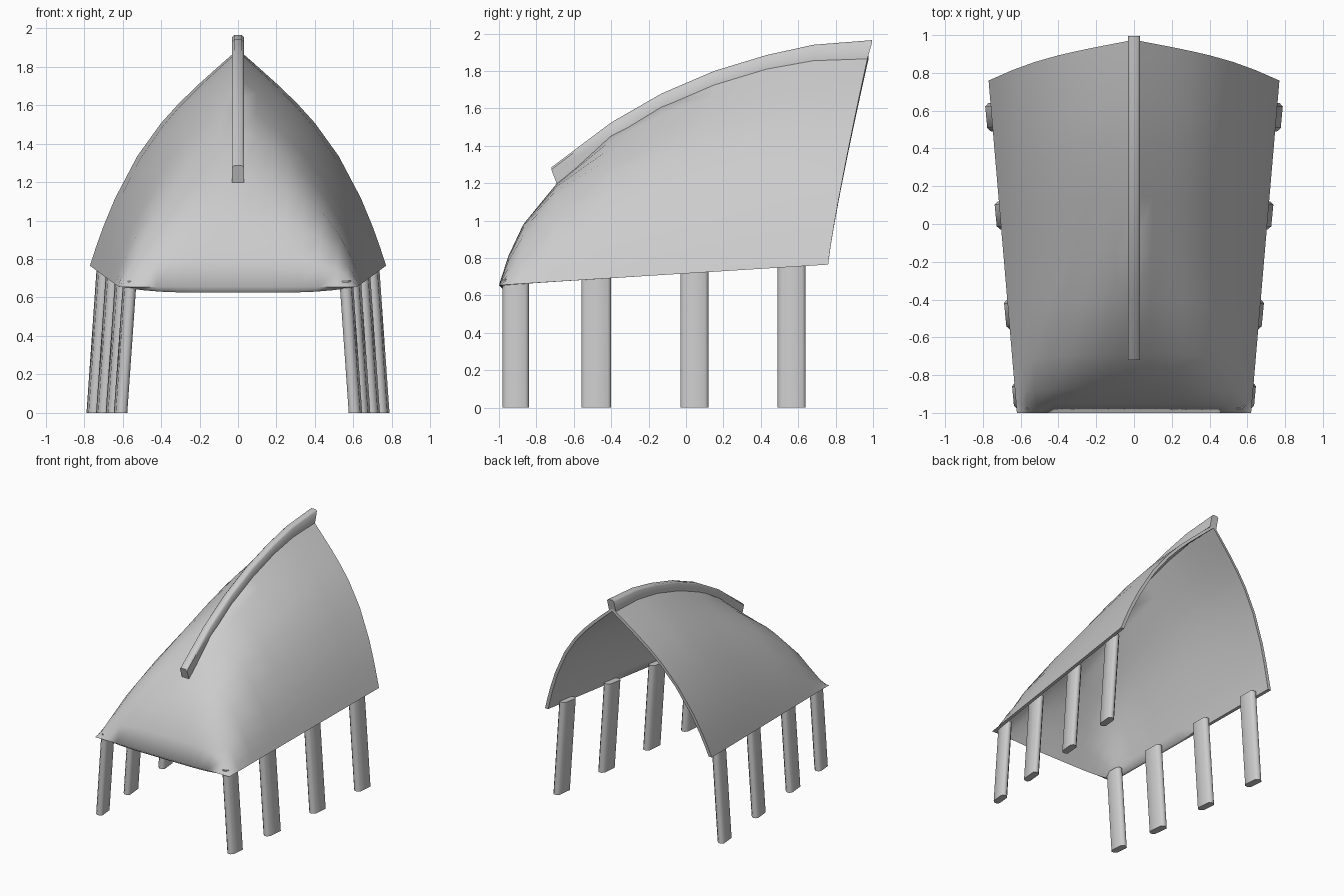
import bpy, math

if "Cube" in bpy.data.objects:
    bpy.data.objects.remove(bpy.data.objects["Cube"])


def lerp(a, b, t):
    return a + (b - a) * t


def interp(pts, y):
    for (y0, z0), (y1, z1) in zip(pts, pts[1:]):
        if y <= y1:
            return lerp(z0, z1, (y - y0) / (y1 - y0))
    return pts[-1][1]


def add_mesh(name, verts, faces, angle):
    me = bpy.data.meshes.new(name)
    me.from_pydata(verts, [], faces)
    me.update()
    ob = bpy.data.objects.new(name, me)
    bpy.context.collection.objects.link(ob)
    bpy.ops.object.select_all(action='DESELECT')
    ob.select_set(True)
    bpy.context.view_layer.objects.active = ob
    bpy.ops.object.shade_smooth_by_angle(angle=math.radians(angle))
    return ob


# Eave line along each side
def eave_x(y): return lerp(0.62, 0.77, (y + 1) / 1.76)
def eave_z(y): return lerp(0.655, 0.765, (y + 1) / 1.76)


# Roof shell: lofted sections, flat at the front and peaked at the back
ridge = [(-1, .655), (-.95, .81), (-.87, .98), (-.69, 1.2), (-.4, 1.465), (-.13, 1.63),
         (.15, 1.75), (.43, 1.835), (.68, 1.88), (.975, 1.89)]
half = [.14, .27, .40, .52, .68, .83, .91, .96, 1]
cols = [-f for f in reversed(half)] + [0] + half
outer, inner = [], []
for ry, rz in ridge:
    t = (ry + 1) / 1.975
    ey = lerp(-1, 0.76, t)
    b = min(1, max(0, (t - 0.04) / 0.5))
    b = b * b * (3 - 2 * b)
    q = lerp(4.5, 2.3, min(1, t / 0.35))
    for s in cols:
        f = abs(s)
        h = 1 - lerp(f ** q, .6 * f + .4 * f ** 4, b)
        x, y, z = s * eave_x(ey), lerp(ey, ry, h ** 1.15), lerp(eave_z(ey), rz, h)
        outer.append((x, y, z))
        inner.append((x * 0.962, y + 0.03 * (1 - t) ** 6, z - 0.03 * h))
n, rows, m = len(cols), len(ridge), len(outer)
faces = []
for i in range(rows - 1):
    for j in range(n - 1):
        a = i * n + j
        quad = (a, a + 1, a + n + 1, a + n)
        faces += [quad, tuple(v + m for v in reversed(quad))]
# rim joining the outer and inner skins
loop = (list(range(n)) + [i * n + n - 1 for i in range(1, rows)]
        + [(rows - 1) * n + j for j in range(n - 2, -1, -1)] + [i * n for i in range(rows - 2, 0, -1)])
for a, c in zip(loop, loop[1:] + loop[:1]):
    faces.append((c, a, a + m, c + m))
add_mesh("roof_shell", outer + inner, faces, 70)

# Curved ridge beam
top = [(-.72, 1.285), (-.4, 1.525), (-.13, 1.68), (.15, 1.80), (.43, 1.885), (.68, 1.94), (.995, 1.965)]
bottom = [(-.69, 1.195)] + [(y, interp(ridge, y) - .025) for y, z in top[1:-1]] + [(.97, 1.865)]
verts, faces = [], []
for (ty, tz), (by, bz) in zip(top, bottom):
    verts += [(-.032, by, bz), (.032, by, bz), (.032, ty, tz - .012), (.02, ty, tz),
              (-.02, ty, tz), (-.032, ty, tz - .012)]
for i in range(len(top) - 1):
    for k in range(6):
        a, c = i * 6 + k, i * 6 + (k + 1) % 6
        faces.append((a, a + 6, c + 6, c)[::-1])
faces += [tuple(range(6)), tuple(range(len(verts) - 1, len(verts) - 7, -1))]
faces[-2:] = [f[::1] for f in faces[-2:]]
add_mesh("ridge_beam", verts, faces, 50)

# Splayed plank legs with chamfered corners, four on each side
C, T = 0.018, 0.06
for side, label in ((1, "right"), (-1, "left")):
    for k, (y0, y1) in enumerate([(-.98, -.84), (-.56, -.40), (-.03, .12), (.49, .64)]):
        section = [(y0 + C, 0), (y1 - C, 0), (y1, C), (y1, T - C),
                   (y1 - C, T), (y0 + C, T), (y0, T - C), (y0, C)]
        verts = []
        for level in (0, 1):
            for y, w in section:
                z = level * (eave_z(y) + 0.03)
                verts.append((side * (0.728 + 0.096 * y - 0.07 * z - w), y, z))
        faces = [tuple(range(7, -1, -1)), tuple(range(8, 16))]
        faces += [(i, (i + 1) % 8, (i + 1) % 8 + 8, i + 8) for i in range(8)]
        if side < 0:
            faces = [f[::-1] for f in faces]
        add_mesh(f"leg_{label}_{k + 1}", verts, faces, 50)
